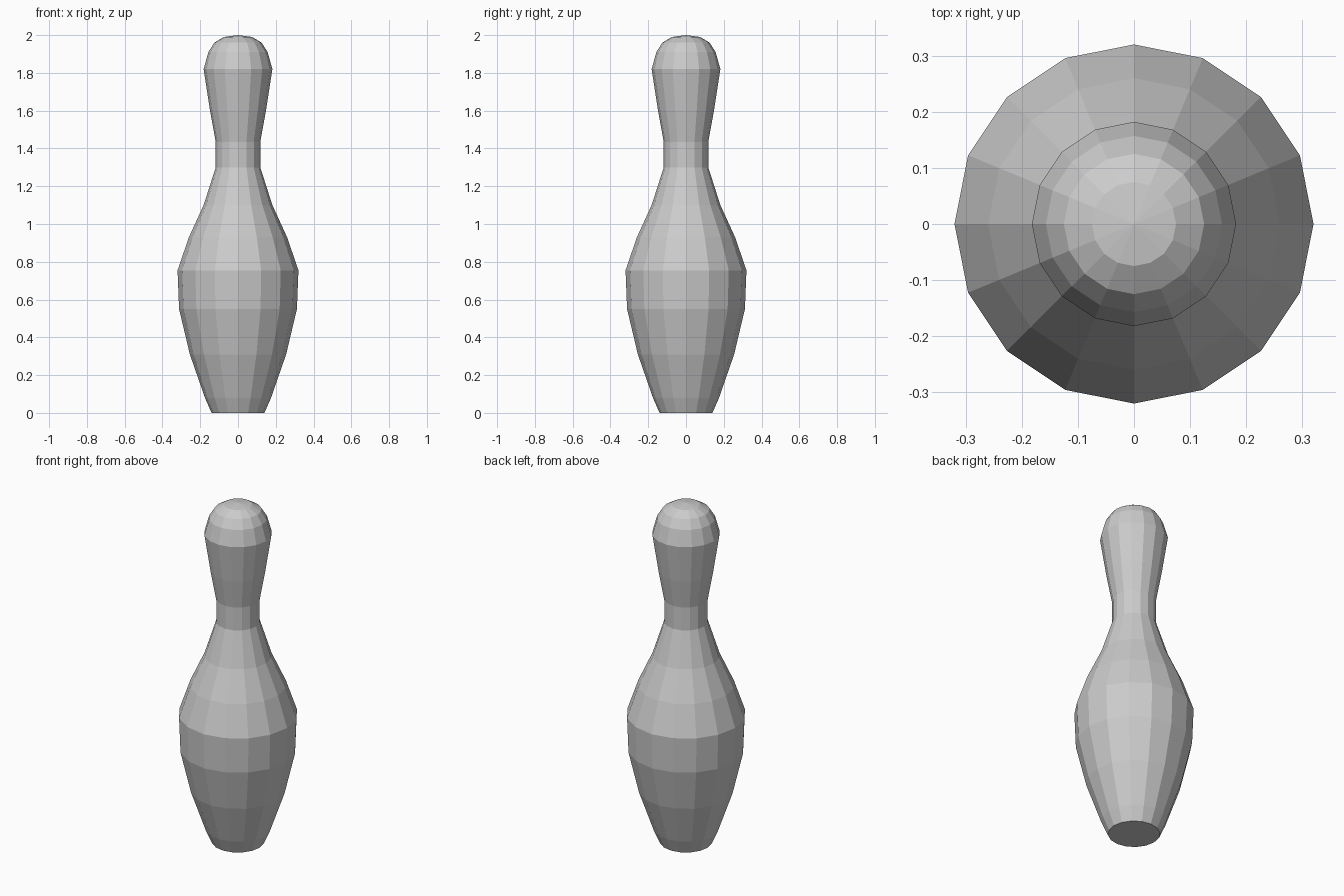
import bpy, bmesh
from math import cos, sin, tau

if "Cube" in bpy.data.objects:
    bpy.data.objects.remove(bpy.data.objects["Cube"])

SIDES = 16
# (radius, height) rings from the base to the top of the head
PROFILE = [(0.14, 0.0), (0.175, 0.08), (0.255, 0.31), (0.312, 0.55),
           (0.32, 0.755), (0.26, 0.93), (0.182, 1.10), (0.118, 1.30),
           (0.118, 1.435), (0.148, 1.60), (0.182, 1.82), (0.157, 1.91),
           (0.125, 1.96), (0.075, 1.99)]
TOP = 2.0

bm = bmesh.new()

# Turned rings, one vertex on the +x axis
rings = [[bm.verts.new((r * cos(tau * i / SIDES), r * sin(tau * i / SIDES), z))
          for i in range(SIDES)] for r, z in PROFILE]

# Side walls
for low, high in zip(rings, rings[1:]):
    for i in range(SIDES):
        j = (i + 1) % SIDES
        bm.faces.new((low[i], low[j], high[j], high[i]))

# Flat base and pointed crown
bm.faces.new(rings[0][::-1])
tip = bm.verts.new((0, 0, TOP))
for i in range(SIDES):
    bm.faces.new((rings[-1][i], rings[-1][(i + 1) % SIDES], tip))

mesh = bpy.data.meshes.new("bowling_pin")
bm.to_mesh(mesh)
bm.free()
bpy.context.collection.objects.link(bpy.data.objects.new("bowling_pin", mesh))
